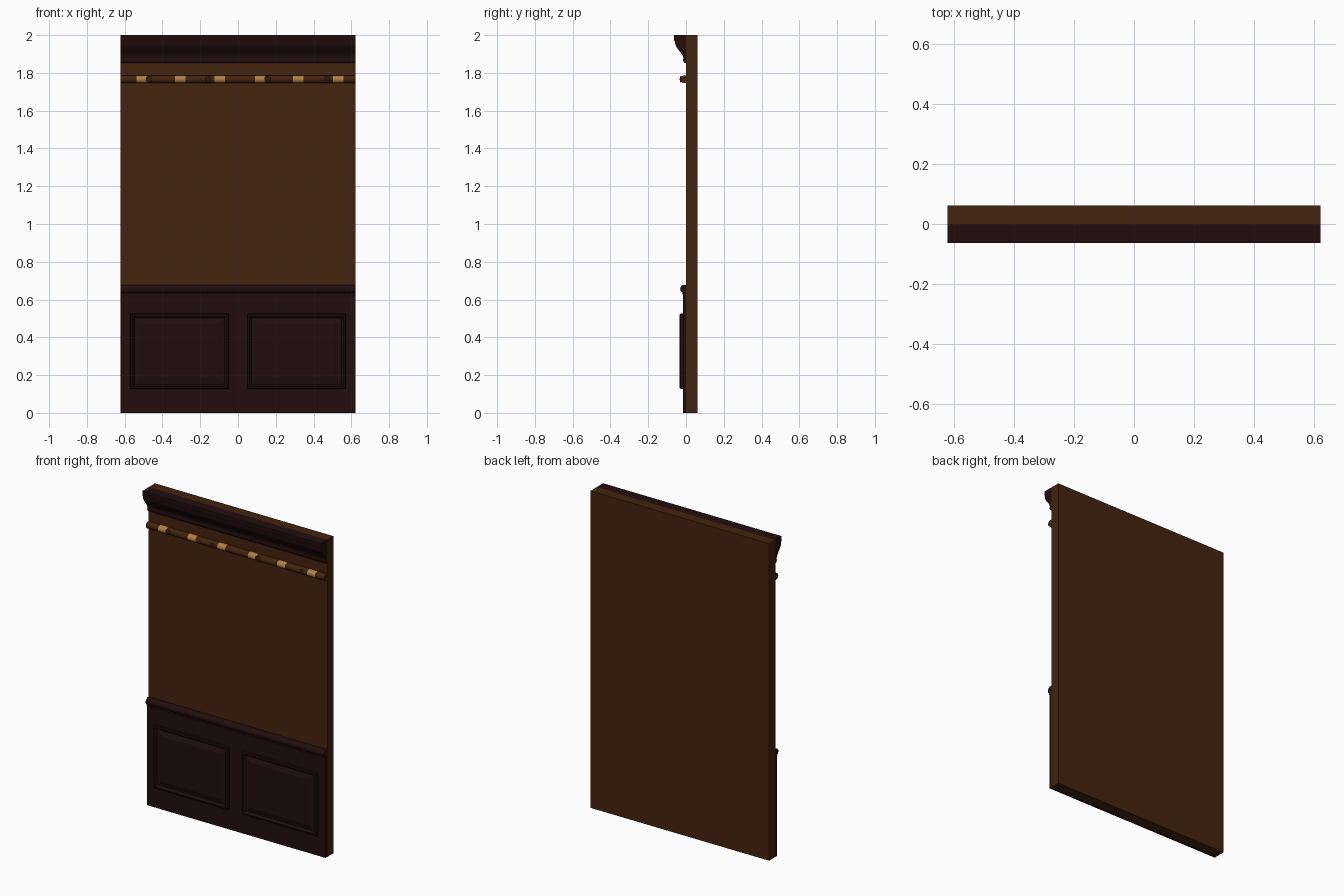
import bpy, bmesh, math

if "Cube" in bpy.data.objects:
    bpy.data.objects.remove(bpy.data.objects["Cube"])

HALF = 0.623


def material(name, rgb):
    m = bpy.data.materials.new(name)
    m.diffuse_color = (*rgb, 1)
    m.use_nodes = True
    m.node_tree.nodes["Principled BSDF"].inputs["Base Color"].default_value = m.diffuse_color
    return m


OAK = material("brown_wood", (0.056, 0.0168, 0.0042))
DARK = material("dark_red_wood", (0.0168, 0.0043, 0.0046))
GOLD = material("gilded_wood", (0.42, 0.22, 0.062))
KNOT = material("shadow_brown_wood", (0.027, 0.0105, 0.004))


def finish(name, bm, mats, smooth=True):
    bmesh.ops.recalc_face_normals(bm, faces=bm.faces[:])
    me = bpy.data.meshes.new(name)
    bm.to_mesh(me)
    bm.free()
    ob = bpy.data.objects.new(name, me)
    bpy.context.collection.objects.link(ob)
    for m in mats:
        me.materials.append(m)
    if smooth:
        bpy.ops.object.select_all(action='DESELECT')
        ob.select_set(True)
        bpy.context.view_layer.objects.active = ob
        bpy.ops.object.shade_smooth_by_angle(angle=math.radians(35))
    return ob


def sweep(name, profile, mats, stations=(-HALF, HALF), gilded=(), smooth=True):
    """Run a (y, z) profile along x; spans centred in 'gilded' get material 1."""
    bm = bmesh.new()
    rings = [[bm.verts.new((x, y, z)) for y, z in profile] for x in stations]
    n = len(profile)
    for i in range(len(rings) - 1):
        mid = (stations[i] + stations[i + 1]) / 2
        for j in range(n):
            k = (j + 1) % n
            f = bm.faces.new((rings[i][j], rings[i][k], rings[i + 1][k], rings[i + 1][j]))
            f.material_index = int(any(abs(mid - g) < 0.01 for g in gilded))
    bm.faces.new(rings[0])
    bm.faces.new(rings[-1])
    return finish(name, bm, mats, smooth)


def round_nose(cy, cz, r, steps=10):
    """Half-round front, flat against the wall at y = 0."""
    pts = [(0.0, cz + r)]
    for i in range(steps + 1):
        a = math.pi / 2 + math.pi * i / steps
        pts.append((cy + r * math.cos(a), cz + r * math.sin(a)))
    return pts + [(0.0, cz - r)]


# Wall slab and lower wainscot board
sweep("wall_panel", [(0, 0), (0.062, 0), (0.062, 2), (0, 2)], [OAK], smooth=False)
sweep("wainscot", [(0, 0), (-0.017, 0), (-0.017, 0.655), (0, 0.655)], [DARK], smooth=False)

# Chair rail: round nose with a small step below
sweep("chair_rail", round_nose(-0.009, 0.656, 0.022), [DARK])
sweep("chair_rail_bead", round_nose(-0.014, 0.631, 0.006, 6), [DARK])

# Crown moulding: flat lip, S curve, lower bead
crown = [(0, 2), (-0.063, 2), (-0.063, 1.972), (-0.059, 1.965)]
for i in range(13):
    t = i / 12
    crown.append((-0.058 + 0.044 * (1 - math.cos(math.pi * t)) / 2, 1.96 - 0.085 * t))
crown += [(-0.016, 1.868), (-0.014, 1.86), (-0.008, 1.853), (0, 1.853)]
sweep("crown_moulding", crown, [DARK])

# Picture rail with gilded sections
gilded = [-0.51, -0.305, -0.097, 0.118, 0.32, 0.53]
xs = sorted([-HALF, HALF] + [g + s * 0.028 for g in gilded for s in (-1, 1)])
sweep("picture_rail", round_nose(-0.010, 1.766, 0.020), [OAK, GOLD], xs, gilded)

# Round carved buttons on the picture rail
for i, x in enumerate((-0.47, -0.155, 0.155, 0.47)):
    bm = bmesh.new()
    bmesh.ops.create_uvsphere(bm, u_segments=16, v_segments=10, radius=0.018)
    for v in bm.verts:
        v.co.y = v.co.y * 0.35 - 0.027
        v.co.x += x
        v.co.z += 1.766
    finish(f"rail_button_{i + 1}", bm, [KNOT])

# Raised panels: nested rectangular steps as (inset, y)
STEPS = [(0, -0.016), (0, -0.028), (0.004, -0.033), (0.013, -0.034), (0.019, -0.029),
         (0.022, -0.021), (0.026, -0.021), (0.052, -0.029), (0.055, -0.031)]
for side, cx in (("left", -0.31), ("right", 0.31)):
    bm = bmesh.new()
    loops = []
    for inset, y in STEPS:
        w, h = 0.261 - inset, 0.199 - inset
        loops.append([bm.verts.new((cx + sx * w, y, 0.326 + sz * h))
                      for sx, sz in ((-1, -1), (1, -1), (1, 1), (-1, 1))])
    for a, b in zip(loops, loops[1:]):
        for j in range(4):
            k = (j + 1) % 4
            bm.faces.new((a[j], a[k], b[k], b[j]))
    bm.faces.new(loops[-1])
    bm.faces.new(loops[0])
    finish(f"raised_panel_{side}", bm, [DARK], smooth=False)
